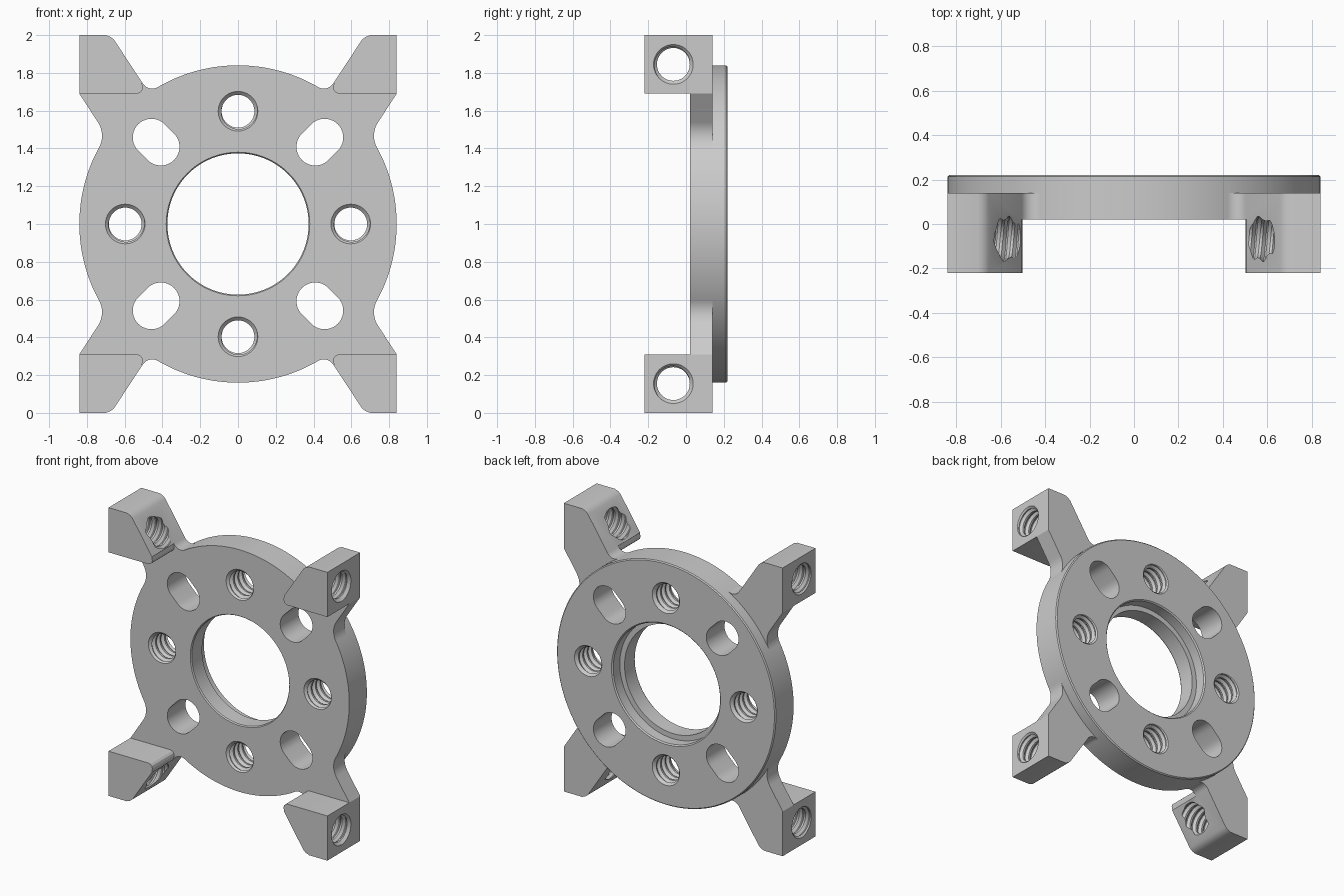
import bpy, bmesh
from math import sin, cos, pi, radians, atan2, hypot
from mathutils import Matrix

if "Cube" in bpy.data.objects:
    bpy.data.objects.remove(bpy.data.objects["Cube"])


def make_object(name, bm):
    bmesh.ops.recalc_face_normals(bm, faces=bm.faces[:])
    me = bpy.data.meshes.new(name)
    bm.to_mesh(me)
    bm.free()
    ob = bpy.data.objects.new(name, me)
    bpy.context.collection.objects.link(ob)
    return ob


def prism(bm, pts, y0, y1):
    """Extrude an x/z outline along y."""
    a = [bm.verts.new((x, y0, z)) for x, z in pts]
    b = [bm.verts.new((x, y1, z)) for x, z in pts]
    bm.faces.new(a)
    bm.faces.new(b[::-1])
    for i in range(len(a)):
        j = (i + 1) % len(a)
        bm.faces.new((a[i], a[j], b[j], b[i]))


def lathe(bm, profile, mat, n=48):
    """Revolve (radius, height) points into a capped solid."""
    rings = [[bm.verts.new(mat @ Matrix.Translation((r * cos(2 * pi * i / n), r * sin(2 * pi * i / n), h)).translation)
              for i in range(n)] for r, h in profile]
    for a, b in zip(rings, rings[1:]):
        for i in range(n):
            j = (i + 1) % n
            bm.faces.new((a[i], a[j], b[j], b[i]))
    bm.faces.new(rings[0][::-1])
    bm.faces.new(rings[-1])


def thread(mat, start, turns, pitch=0.0487, n=36):
    """Solid with a helical V thread, used as a tap."""
    bm = bmesh.new()
    form = [(0, .087), (.25, .087), (.56, .103), (.69, .103)]
    k, rows, v = 4, 4 * turns, {}
    for j in range(rows + k + 1):
        f, r = form[j % k]
        for i in range(n if j <= rows else 1):
            t = 2 * pi * i / n
            v[j, i] = bm.verts.new((r * cos(t), r * sin(t), start + pitch * (j // k + f + i / n)))
    for j in range(rows):
        for i in range(n):
            nxt = [(j, i + 1), (j + 1, i + 1)] if i < n - 1 else [(j + k, 0), (j + 1 + k, 0)]
            bm.faces.new((v[j, i], v[nxt[0]], v[nxt[1]], v[j + 1, i]))
    low = bm.verts.new((0, 0, start + pitch / 2))
    top = bm.verts.new((0, 0, start + pitch * (turns + .5)))
    mid = start + pitch * (turns + 1) / 2
    for e in [e for e in bm.edges if len(e.link_faces) == 1]:
        a, b = e.verts
        bm.faces.new((a, b, low if a.co.z < mid else top))
    bm.transform(mat)
    return make_object("thread_cutter", bm)


def four_way(q):
    """Mirror a quarter outline into a closed loop round the origin."""
    left = [(-x, z) for x, z in q[::-1]]
    return q + left + [(-x, -z) for x, z in q] + [(-x, -z) for x, z in left]


def arc(cx, cz, r, a0, a1, n=12):
    return [(cx + r * cos(a0 + (a1 - a0) * i / n), cz + r * sin(a0 + (a1 - a0) * i / n)) for i in range(n + 1)]


def boolean(ob, other, op):
    other.hide_render = True
    m = ob.modifiers.new(op, 'BOOLEAN')
    m.object, m.operation, m.solver = other, op, 'EXACT'
    bpy.context.view_layer.objects.active = ob
    bpy.ops.object.modifier_apply(modifier=m.name)
    bpy.data.objects.remove(other)


AXIS_Y = Matrix.Rotation(-pi / 2, 4, 'X')

# Round plate
bm = bmesh.new()
lathe(bm, [(.84, -.2), (.84, .213), (.833, .22)], AXIS_Y, 144)
body = make_object("mounting_plate", bm)

# Four corner arms with fillets into the plate
lower = arc(.85, .467, .13, pi + atan2(.467, .85), pi - radians(33.4))
upper = arc(.454, .777, .06, -radians(33.4), atan2(-.777, -.454))
inner = lambda p: (p[0] * .9, p[1] * .9)
quarter = ([inner(lower[0])] + lower + [(.84, .69), (.84, 1), (.70, 1), (.674, .99), (.656, .975)]
           + upper + [inner(upper[-1])])
bm = bmesh.new()
prism(bm, four_way(quarter), -.22, .14)
boolean(body, make_object("corner_arms", bm), 'UNION')

# Face off the front, leaving the four corner blocks proud
bm = bmesh.new()
prism(bm, four_way([(1.2, .69), (.535, .69), (.52, .694), (.508, .705), (.503, .722), (.508, .744),
                    (.49, .80), (.49, 1.2)]), -.5, .02)
boolean(body, make_object("front_cutter", bm), 'DIFFERENCE')

# Stepped centre bore
bm = bmesh.new()
lathe(bm, [(.38, -.3), (.38, .02), (.374, .028), (.374, .14), (.41, .14), (.41, .212), (.418, .22), (.418, .4)],
      AXIS_Y, 96)
boolean(body, make_object("bore_cutter", bm), 'DIFFERENCE')

# Short radial slots on the diagonals
bm = bmesh.new()
for q in range(4):
    t = pi / 4 + q * pi / 2
    pts = []
    for rad, a in ((.613 + .035, t - pi / 2), (.613 - .035, t + pi / 2)):
        pts += arc(rad * cos(t), rad * sin(t), .099, a, a + pi, 20)
    prism(bm, pts, -.3, .4)
boolean(body, make_object("slot_cutter", bm), 'DIFFERENCE')

# Threaded holes: countersinks first, then taps
bm = bmesh.new()
taps = []
for x, z in ((.597, 0), (-.597, 0), (0, .597), (0, -.597)):
    m = Matrix.Translation((x, 0, z)) @ AXIS_Y
    lathe(bm, [(.125, 0), (.105, .02), (.08, .045)], m)
    lathe(bm, [(.08, .195), (.105, .22), (.125, .24)], m)
    taps.append((m, -.05, 7))
for sx in (1, -1):
    for sz in (1, -1):
        m = Matrix.Translation((0, -.067, sz * .845)) @ Matrix.Rotation(sx * pi / 2, 4, 'Y')
        lathe(bm, [(.08, .815), (.105, .84), (.121, .856)], m)
        taps.append((m, .42, 10))
boolean(body, make_object("countersink_cutter", bm), 'DIFFERENCE')
for tap in taps:
    boolean(body, thread(*tap), 'DIFFERENCE')

# Stand the part on the floor and shade it
body.data.transform(Matrix.Translation((0, 0, 1)))
bpy.ops.object.select_all(action='DESELECT')
body.select_set(True)
bpy.context.view_layer.objects.active = body
bpy.ops.object.shade_smooth_by_angle(angle=radians(25))
